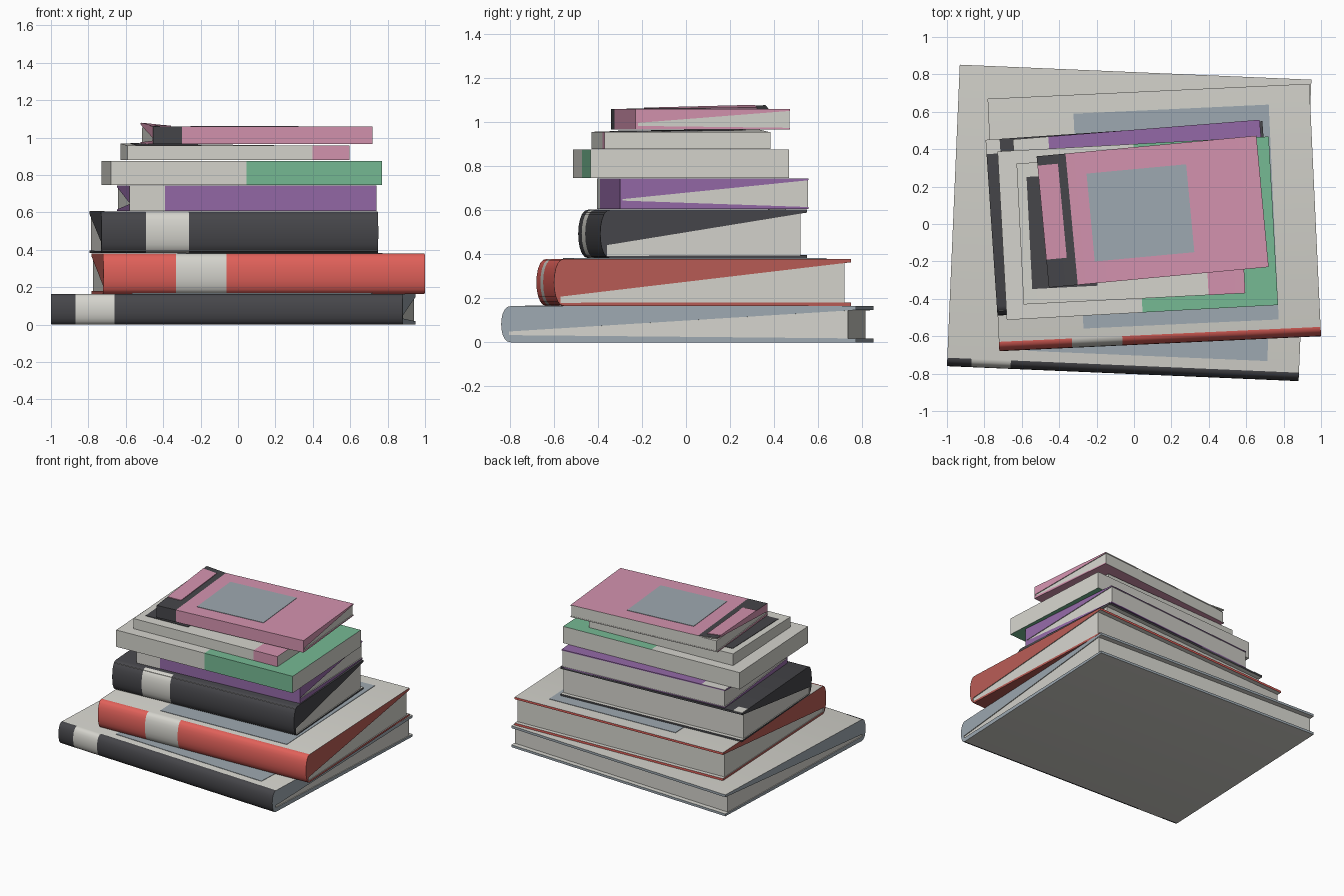
import bpy, bmesh, math
from mathutils import Matrix

if "Cube" in bpy.data.objects:
    bpy.data.objects.remove(bpy.data.objects["Cube"])

# One flat material per colour (display values converted to linear)
def lin(c):
    c /= 255
    return c / 12.92 if c <= 0.04045 else ((c + 0.055) / 1.055) ** 2.4

COLOURS = {
    "cream": (213, 212, 205), "charcoal": (70, 70, 74), "red": (225, 97, 90),
    "dark_red": (184, 92, 85), "blue_grey": (158, 169, 177), "purple": (148, 105, 167),
    "green": (118, 186, 148), "pink": (212, 147, 175),
}
MATS, INDEX = [], {}
for i, (n, c) in enumerate(COLOURS.items()):
    m = bpy.data.materials.new(n)
    m.diffuse_color = (*[lin(v) for v in c], 1)
    m.use_nodes = True
    m.node_tree.nodes["Principled BSDF"].inputs["Base Color"].default_value = m.diffuse_color
    MATS.append(m)
    INDEX[n] = i


def add_object(name, bm, matrix):
    bmesh.ops.recalc_face_normals(bm, faces=bm.faces)
    me = bpy.data.meshes.new(name)
    bm.to_mesh(me)
    bm.free()
    ob = bpy.data.objects.new(name, me)
    bpy.context.collection.objects.link(ob)
    for m in MATS:
        me.materials.append(m)
    ob.matrix_world = matrix
    bpy.ops.object.select_all(action='DESELECT')
    ob.select_set(True)
    bpy.context.view_layer.objects.active = ob
    bpy.ops.object.shade_smooth_by_angle(angle=math.radians(35))


def pick(bands, x):
    """Colour at position x along the spine; bands are (end, colour) or a plain name."""
    if isinstance(bands, str):
        return INDEX[bands]
    return INDEX[next((c for end, c in bands if x < end), bands[-1][1])]


def box(name, lo, hi, colour, matrix):
    bm = bmesh.new()
    bmesh.ops.create_cube(bm, size=1)
    for v in bm.verts:
        v.co = [(a + b) / 2 + (b - a) * k for a, b, k in zip(lo, hi, v.co)]
    for f in bm.faces:
        f.material_index = INDEX[colour]
    add_object(name, bm, matrix)


def book(name, left, right, depth, z0, z1, spine, top, end, edge, bottom,
         bulge=0, tips=None, t=0.012, gap=0.0, curl=0, panels=()):
    """Local frame: x along the spine from its left corner, y into the depth."""
    dx, dy = right[0] - left[0], right[1] - left[1]
    length, h = math.hypot(dx, dy), z1 - z0
    mat = Matrix.Translation((*left, z0)) @ Matrix.Rotation(math.atan2(dy, dx), 4, 'Z')
    # Cross-section: bottom, spine, top, then the tapering inside of the covers
    prof, kinds = [(depth, 0)], [bottom]
    n = 10 if bulge else 1
    for i in range(n + 1):
        a = math.pi * i / n
        prof.append((bulge * (1 - math.sin(a) ** 0.8 if 0 < i < n else 1),
                     h / 2 - h / 2 * math.cos(a)))
    kinds += [spine] * n + [top]
    prof.append((depth, h))
    if tips:
        prof += [(depth, h - t), (tips[0], tips[1] * h), (tips[0], tips[2] * h), (depth, t)]
        kinds += [edge, "cream", "cream", "cream", edge]
    else:
        kinds.append(edge)
    # Sections along the spine wherever the colour changes
    cuts = {0.0, length}
    for bands in (spine, top):
        if not isinstance(bands, str):
            cuts |= {e for e, _ in bands if e < length}
    xs = sorted(cuts)

    def lift(x, y):
        return curl * y / depth * max(0, 1 - x / xs[1])

    bm = bmesh.new()
    rings = [[bm.verts.new((x, y, z + (lift(x, y) if z > h / 2 else 0))) for y, z in prof]
             for x in xs]
    for a, b, x0, x1 in zip(rings, rings[1:], xs, xs[1:]):
        for j, k in enumerate(kinds):
            j2 = (j + 1) % len(prof)
            f = bm.faces.new((a[j], a[j2], b[j2], b[j]))
            f.material_index = pick(k, (x0 + x1) / 2)
    for ring in (rings[0], rings[-1]):
        bm.faces.new(ring).material_index = INDEX[end]
    add_object(name + "_cover", bm, mat)
    # Page block
    if tips:
        box(name + "_pages", (0.006, tips[0] * 0.8, t * 0.8),
            (length - 0.006, depth - gap, h - t * 0.8), "cream", mat)
    # Thin panels printed on the top cover
    for i, (xa, xb, ya, yb, colour) in enumerate(panels):
        bm = bmesh.new()
        pts = ((xa, ya), (xb, ya), (xb, yb), (xa, yb))
        lo = [bm.verts.new((x, y, h - 0.002 + lift(x, y))) for x, y in pts]
        hi = [bm.verts.new((x, y, h + 0.003 + lift(x, y))) for x, y in pts]
        bm.faces.new(lo)
        bm.faces.new(hi)
        for j in range(4):
            k = (j + 1) % 4
            bm.faces.new((lo[j], lo[k], hi[k], hi[j]))
        for f in bm.faces:
            f.material_index = INDEX[colour]
        add_object(f"{name}_panel_{i + 1}", bm, mat)


# Stack of books, from the bottom up
book("bottom_book", (-1.0, -0.76), (0.88, -0.84), 1.613, 0.0, 0.165,
     [(0.13, "charcoal"), (0.34, "cream"), (9, "charcoal")], "cream",
     "blue_grey", "blue_grey", "cream", bulge=0.045, tips=(0.035, 0.3, 0.2), t=0.018,
     gap=0.035, panels=[(0.43, 1.71, 0.10, 1.45, "blue_grey")])
book("red_book", (-0.72, -0.68), (1.0, -0.6), 1.351, 0.165, 0.38,
     [(0.39, "red"), (0.66, "cream"), (9, "red")], "cream",
     "dark_red", "red", "dark_red", bulge=0.05, tips=(0.03, 0.2, 0.07), t=0.016,
     gap=0.03, panels=[(0.455, 1.5, 0.10, 1.25, "blue_grey")])
book("charcoal_book", (-0.73, -0.49), (0.75, -0.39), 0.942, 0.382, 0.604,
     [(0.24, "charcoal"), (0.47, "cream"), (9, "charcoal")], "charcoal",
     "charcoal", "charcoal", "charcoal", bulge=0.05, tips=(0.03, 0.27, 0.05), t=0.014,
     gap=0.03, panels=[(0.0, 0.075, 0.865, 0.942, "cream")])
book("purple_book", (-0.58, -0.405), (0.74, -0.30), 0.86, 0.607, 0.745,
     [(0.19, "cream"), (9, "purple")], [(0.19, "cream"), (9, "purple")],
     "purple", "purple", "purple", tips=(0.012, 0.32, 0.27), t=0.008, gap=0.003)
book("green_book", (-0.68, -0.513), (0.77, -0.433), 0.902, 0.747, 0.876,
     [(0.727, "cream"), (9, "green")], [(0.727, "cream"), (9, "green")],
     "cream", "cream", [(0.727, "cream"), (9, "green")])
book("thin_book", (-0.59, -0.43), (0.595, -0.37), 0.755, 0.879, 0.957,
     [(0.99, "cream"), (9, "pink")], [(0.99, "cream"), (9, "pink")],
     "cream", "cream", "cream", curl=0.012,
     panels=[(0.05, 0.4, 0.08, 0.68, "charcoal")])
book("pink_book", (-0.455, -0.34), (0.72, -0.23), 0.705, 0.967, 1.06,
     [(0.155, "charcoal"), (9, "pink")], [(0.155, "charcoal"), (9, "pink")],
     "pink", "cream", "pink", tips=(0.012, 0.33, 0.18), t=0.008, gap=0.002, curl=0.018,
     panels=[(0.257, 0.792, 0.116, 0.588, "blue_grey"),
             (0.0, 0.11, 0.15, 0.655, "pink")])
